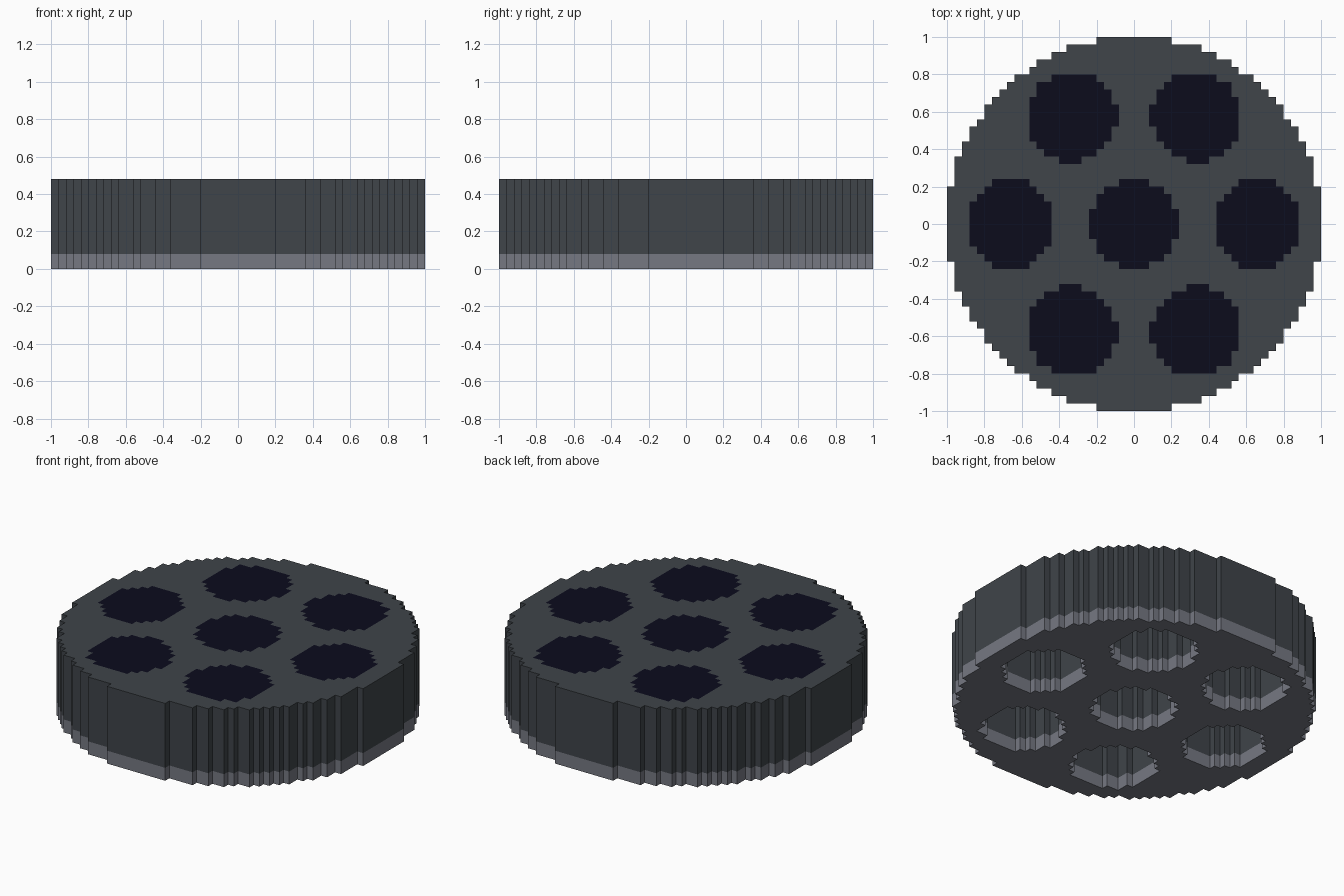
import bpy
import bmesh
import math

UNIT = 0.04          # size of one block
HALF = 25            # blocks from the centre to the rim
HOLE = 6             # hole radius in blocks
RING = 16.5          # ring of hole centres, in blocks
BASE_TOP, TOP, LENS_BOTTOM = 0.08, 0.48, 0.44

if "Cube" in bpy.data.objects:
    bpy.data.objects.remove(bpy.data.objects["Cube"], do_unlink=True)


def material(name, colour):
    mat = bpy.data.materials.new(name)
    mat.use_nodes = True
    rgba = (*colour, 1)
    mat.diffuse_color = rgba
    mat.node_tree.nodes["Principled BSDF"].inputs["Base Color"].default_value = rgba
    return mat


slate = material("dark slate", (0.05, 0.058, 0.067))
grey = material("mid grey", (0.18, 0.19, 0.225))
navy = material("deep navy", (0.0035, 0.0035, 0.012))


def disc(cx, cy, radius):
    """Grid cells whose middles lie inside a circle."""
    span = range(-HALF, HALF)
    return {(i, j) for i in span for j in span
            if (i + 0.5 - cx) ** 2 + (j + 0.5 - cy) ** 2 <= radius ** 2 + 1e-6}


def block_object(name, cells, levels, mats):
    """Closed block solid over the cells, one material for each height band."""
    bm = bmesh.new()
    verts = {}

    def vert(i, j, z):
        if (i, j, z) not in verts:
            verts[i, j, z] = bm.verts.new((i * UNIT, j * UNIT, z))
        return verts[i, j, z]

    def face(corners, index):
        bm.faces.new([vert(*c) for c in corners]).material_index = index

    for i, j in sorted(cells):
        loop = [(i, j), (i + 1, j), (i + 1, j + 1), (i, j + 1)]
        neighbours = [(i, j - 1), (i + 1, j), (i, j + 1), (i - 1, j)]
        face([(*p, levels[-1]) for p in loop], len(mats) - 1)
        face([(*p, levels[0]) for p in reversed(loop)], 0)
        # walls only where the neighbouring cell is empty
        for k, other in enumerate(neighbours):
            if other not in cells:
                a, b = loop[k], loop[(k + 1) % 4]
                for band, (low, high) in enumerate(zip(levels, levels[1:])):
                    face([(*a, low), (*b, low), (*b, high), (*a, high)], band)
    mesh = bpy.data.meshes.new(name)
    bm.to_mesh(mesh)
    bm.free()
    for mat in mats:
        mesh.materials.append(mat)
    obj = bpy.data.objects.new(name, mesh)
    bpy.context.collection.objects.link(obj)
    return obj


# One hole in the middle and six around it
centres = [(0, 0)] + [(RING * math.cos(math.radians(a)), RING * math.sin(math.radians(a)))
                      for a in range(0, 360, 60)]
holes = [disc(x, y, HOLE) for x, y in centres]

# Stepped round housing with a lighter base band
block_object("housing", disc(0, 0, HALF) - set().union(*holes),
             [0, BASE_TOP, TOP], [grey, slate])

# Dark caps closing the holes flush with the top
for number, cells in enumerate(holes, 1):
    block_object(f"hole_cap_{number}", cells, [LENS_BOTTOM, TOP], [navy])
